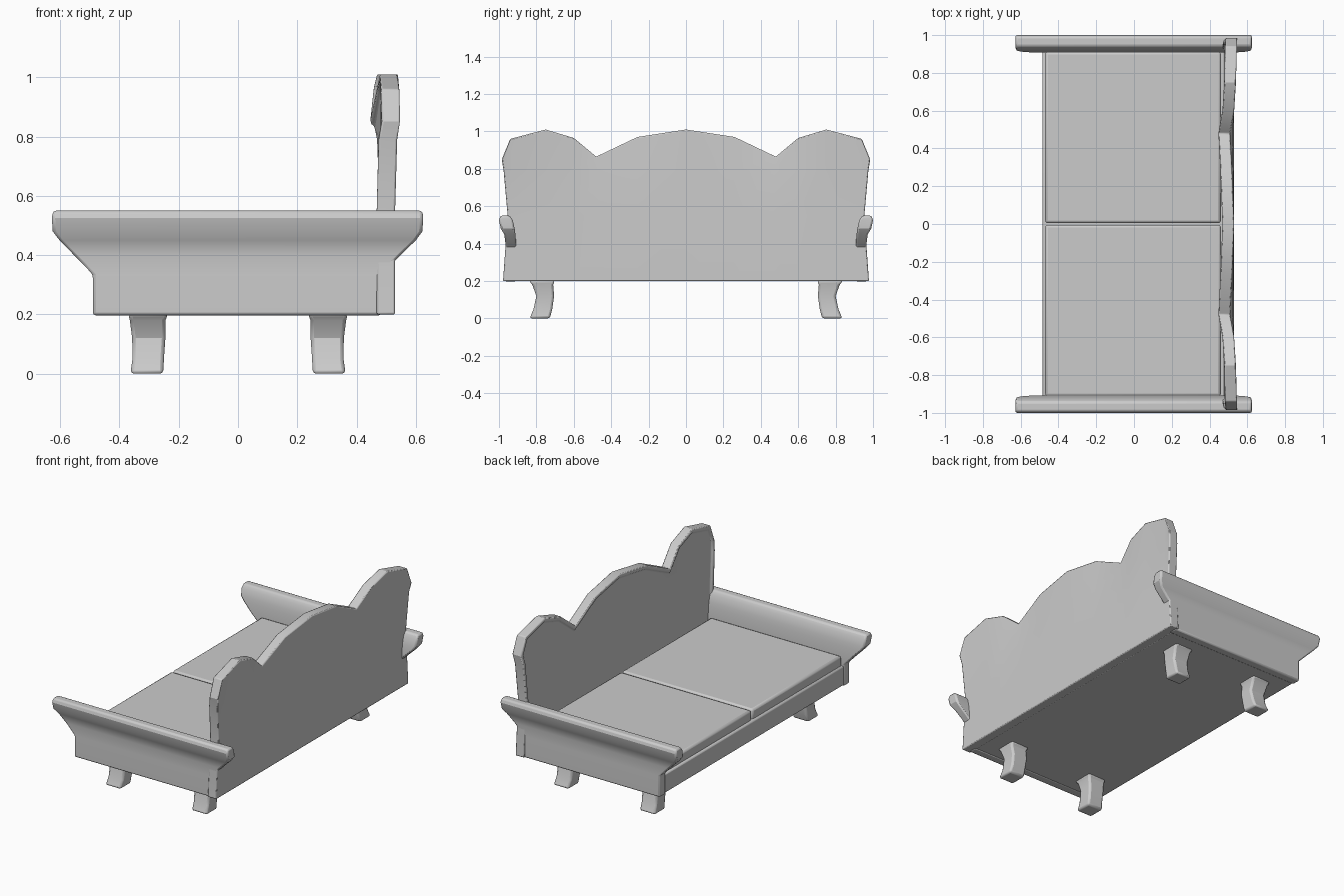
import bpy, bmesh
from math import radians

if "Cube" in bpy.data.objects:
    bpy.data.objects.remove(bpy.data.objects["Cube"])


def finish(name, bm, bevel, segments=2, angle=30):
    bmesh.ops.recalc_face_normals(bm, faces=bm.faces[:])
    mesh = bpy.data.meshes.new(name)
    bm.to_mesh(mesh)
    bm.free()
    ob = bpy.data.objects.new(name, mesh)
    bpy.context.collection.objects.link(ob)
    mod = ob.modifiers.new("soft_edges", "BEVEL")
    mod.width = bevel
    mod.segments = segments
    mod.limit_method = "ANGLE"
    mod.angle_limit = radians(angle)
    bpy.ops.object.select_all(action="DESELECT")
    ob.select_set(True)
    bpy.context.view_layer.objects.active = ob
    bpy.ops.object.shade_smooth_by_angle(angle=radians(25))
    return ob


def loft(name, levels, bevel, sx=1, sy=1, angle=30):
    """Stack rectangles (z, x0, x1, y0, y1) into a closed solid."""
    bm = bmesh.new()
    rings = [[bm.verts.new((sx * x, sy * y, z))
              for x, y in ((x0, y0), (x1, y0), (x1, y1), (x0, y1))]
             for z, x0, x1, y0, y1 in levels]
    for a, b in zip(rings, rings[1:]):
        for i in range(4):
            j = (i + 1) % 4
            bm.faces.new((a[i], a[j], b[j], b[i]))
    bm.faces.new(rings[0])
    bm.faces.new(rings[-1])
    return finish(name, bm, bevel, angle=angle)


# Seat frame and two cushions
loft("seat_base", [(0.2, -0.485, 0.48, -0.94, 0.94),
                   (0.325, -0.485, 0.48, -0.94, 0.94)], 0.01)
for sy, side in ((1, "left"), (-1, "right")):
    loft("cushion_" + side, [(0.31, -0.47, 0.46, 0.004, 0.912),
                             (0.387, -0.47, 0.46, 0.004, 0.912)], 0.014, sy=sy)

# Flared arms with a rolled top
arm_levels = [(0.197, -0.49, 0.485, 0.908, 0.967),
              (0.335, -0.49, 0.485, 0.908, 0.967),
              (0.40, -0.553, 0.548, 0.908, 0.965),
              (0.45, -0.602, 0.60, 0.912, 0.972),
              (0.48, -0.625, 0.622, 0.916, 0.99),
              (0.525, -0.628, 0.625, 0.926, 1.0),
              (0.55, -0.624, 0.622, 0.942, 0.992)]
for sy, side in ((1, "left"), (-1, "right")):
    loft("arm_" + side, arm_levels, 0.01, sy=sy, angle=40)

# Curved legs
leg_levels = [(0.203, 0.235, 0.37, 0.70, 0.84),
              (0.18, 0.245, 0.365, 0.71, 0.822),
              (0.12, 0.245, 0.357, 0.705, 0.80),
              (0.05, 0.25, 0.356, 0.715, 0.815),
              (0.0, 0.252, 0.363, 0.728, 0.836)]
for sx, end in ((-1, "front"), (1, "back")):
    for sy, side in ((1, "left"), (-1, "right")):
        loft(f"leg_{end}_{side}", leg_levels, 0.012, sx, sy, angle=45)

# Scalloped backrest: columns of (y, top z, lean of the top edge)
half = [(0.26, 0.97, -0.01), (0.48, 0.865, -0.022), (0.60, 0.965, 0.0),
        (0.75, 1.01, 0.01), (0.94, 0.96, 0.015), (0.985, 0.85, 0.018)]
columns = [(-y, z, d) for y, z, d in reversed(half)] + [(0, 1.01, 0.0)] + half
bm = bmesh.new()
FRONT, BACK = 0.468, 0.53
sheets = []
for x in (FRONT, BACK):
    sheets.append([[bm.verts.new((x + d * lean, y * w, z))
                    for z, w, lean in ((0.2, 0.993, 0), (0.55, 0.968, 0),
                                       (0.79, 0.99, 0.4), (top, 1, 1))]
                   for y, top, d in columns])
front_faces = []
for k, cols in enumerate(sheets):
    for a, b in zip(cols, cols[1:]):
        for r in range(3):
            f = bm.faces.new((a[r], b[r], b[r + 1], a[r + 1]))
            if k == 0:
                front_faces.append(f)
loops = [[c[0] for c in s] + s[-1][1:] + [c[-1] for c in reversed(s[:-1])]
         + [s[0][2], s[0][1]] for s in sheets]
n = len(loops[0])
for i in range(n):
    j = (i + 1) % n
    bm.faces.new((loops[0][i], loops[0][j], loops[1][j], loops[1][i]))
bmesh.ops.recalc_face_normals(bm, faces=bm.faces[:])
# Raised rim around the front panel
bmesh.ops.inset_region(bm, faces=front_faces, thickness=0.022, use_even_offset=True)
bmesh.ops.inset_region(bm, faces=front_faces, thickness=0.006, depth=-0.01,
                       use_even_offset=True)
finish("backrest", bm, 0.009, 2, 50)
